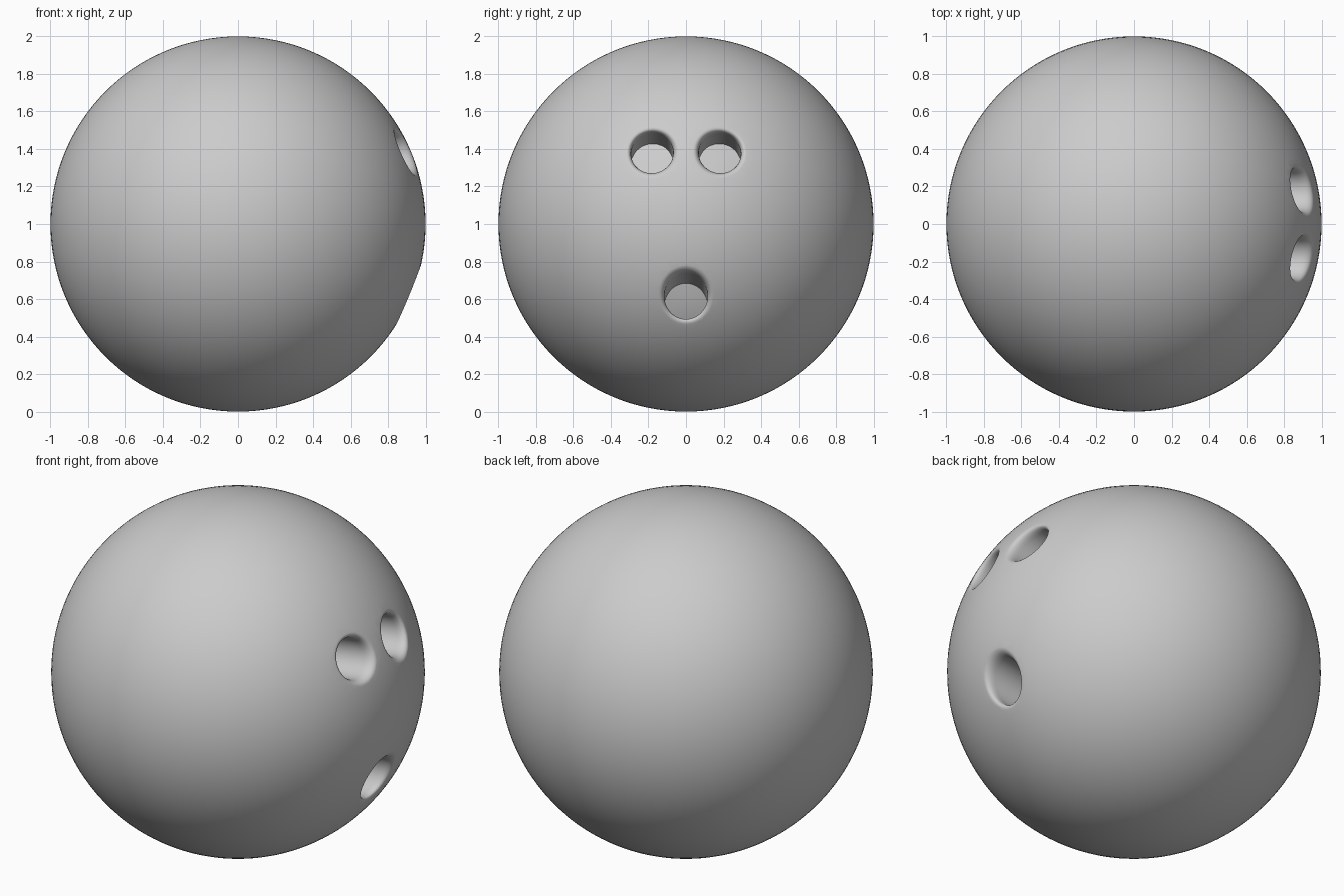
import bpy, bmesh, math
from mathutils import Vector

if "Cube" in bpy.data.objects:
    bpy.data.objects.remove(bpy.data.objects["Cube"])

C = Vector((0, 0, 1))
INWARD = Vector((-0.99, 0, -0.14)).normalized()   # shared drilling direction
U = Vector((0, 1, 0))
V = INWARD.cross(U)
N = 64

# Ball body
bpy.ops.mesh.primitive_uv_sphere_add(segments=128, ring_count=64, radius=1, location=C)
ball = bpy.context.object
ball.name = "ball"


def on_sphere(q):
    """Slide q along the drilling direction onto the ball's outer surface."""
    b = q.dot(INWARD)
    return q + INWARD * (-b - math.sqrt(b * b - q.dot(q) + 1))


def hole_cutter(name, y, z, r, flare, depth):
    n = Vector((math.sqrt(1 - y * y - z * z), y, z))
    bm = bmesh.new()
    rows = []
    for i in range(N):
        t = 2 * math.pi * i / N
        d = U * math.cos(t) + V * math.sin(t)
        rim, corner = on_sphere(n + d * flare), on_sphere(n + d * r)
        wall = corner + INWARD * 0.06
        lip = rim + (rim - corner) * 0.5
        pts = [lip - INWARD * 0.3, lip]
        # rounded rim
        for k in range(9):
            s = k / 8
            pts.append(rim * (1 - s) ** 2 + corner * 2 * s * (1 - s) + wall * s * s)
        # wall and domed floor
        pts.append(corner + INWARD * depth)
        pts.append(on_sphere(n + d * r * 0.5) + INWARD * depth)
        rows.append([bm.verts.new(p + C) for p in pts])
    bottom = bm.verts.new(n + INWARD * depth + C)
    top = bm.verts.new(n - INWARD * 0.3 + C)
    for i in range(N):
        a, b = rows[i], rows[(i + 1) % N]
        for j in range(len(a) - 1):
            bm.faces.new((a[j], a[j + 1], b[j + 1], b[j]))
        bm.faces.new((a[-1], bottom, b[-1]))
        bm.faces.new((b[0], top, a[0]))
    bmesh.ops.recalc_face_normals(bm, faces=bm.faces)
    me = bpy.data.meshes.new(name)
    bm.to_mesh(me)
    bm.free()
    ob = bpy.data.objects.new(name, me)
    bpy.context.collection.objects.link(ob)
    ob.hide_render = True
    return ob


# Two finger holes and a thumb hole
cutters = [hole_cutter("finger_hole_cutter_left", -0.18, 0.385, 0.112, 0.145, 0.45),
           hole_cutter("finger_hole_cutter_right", 0.18, 0.385, 0.112, 0.145, 0.45),
           hole_cutter("thumb_hole_cutter", 0, -0.375, 0.115, 0.15, 0.45)]
bpy.context.view_layer.objects.active = ball
for c in cutters:
    m = ball.modifiers.new(c.name, 'BOOLEAN')
    m.operation = 'DIFFERENCE'
    m.solver = 'EXACT'
    m.object = c
    bpy.ops.object.modifier_apply(modifier=m.name)
for c in cutters:
    bpy.data.objects.remove(c)

bpy.ops.object.select_all(action='DESELECT')
ball.select_set(True)
bpy.ops.object.shade_smooth_by_angle(angle=math.radians(40))
